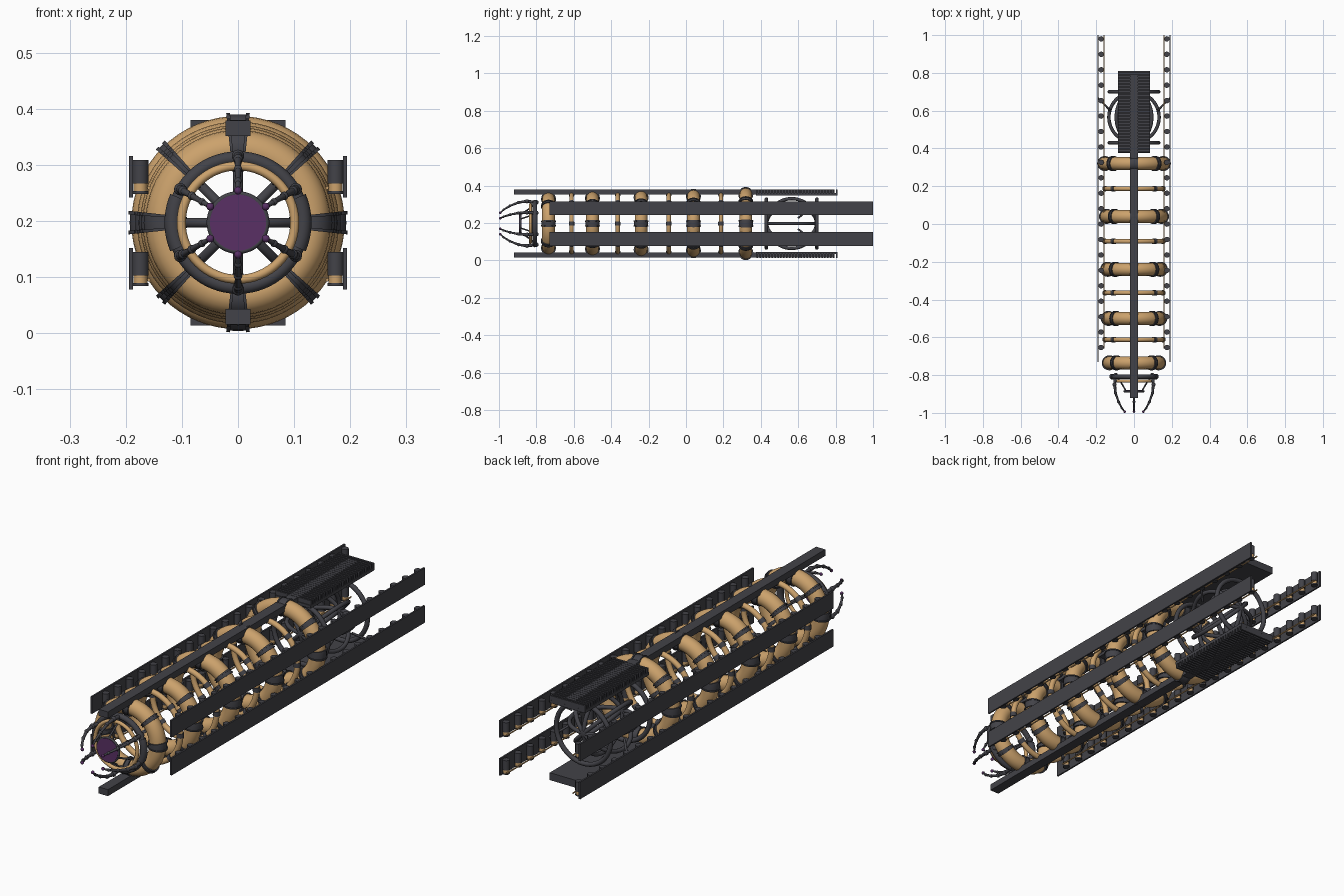
import bpy, bmesh
from math import cos, sin, pi, radians
from mathutils import Vector, Matrix

if "Cube" in bpy.data.objects:
    bpy.data.objects.remove(bpy.data.objects["Cube"])

CZ = 0.197  # height of the long axis


def mat(name, rgb):
    m = bpy.data.materials.new(name)
    m.diffuse_color = (*rgb, 1)
    m.use_nodes = True
    m.node_tree.nodes["Principled BSDF"].inputs["Base Color"].default_value = m.diffuse_color
    return m


COPPER = mat("copper", (0.60, 0.36, 0.15))
DARK = mat("dark_metal", (0.055, 0.055, 0.065))
PURPLE = mat("purple", (0.10, 0.03, 0.13))


def finish(name, bm, material, smooth=True):
    bmesh.ops.recalc_face_normals(bm, faces=bm.faces)
    me = bpy.data.meshes.new(name)
    bm.to_mesh(me)
    bm.free()
    ob = bpy.data.objects.new(name, me)
    bpy.context.collection.objects.link(ob)
    me.materials.append(material)
    if smooth:
        bpy.ops.object.select_all(action='DESELECT')
        ob.select_set(True)
        bpy.context.view_layer.objects.active = ob
        bpy.ops.object.shade_smooth_by_angle(angle=radians(40))
    return ob


def torus(bm, y, R, r, mid=0, span=2 * pi, n=48, k=14, M=Matrix()):
    """Ring or capped ring segment around the y axis."""
    full = span > 6.28
    loops = []
    for i in range(n if full else n + 1):
        a = mid + span * (i / n - 0.5)
        loops.append([bm.verts.new(M @ Vector(((R + r * cos(t)) * cos(a), y + r * sin(t),
                                               (R + r * cos(t)) * sin(a))) + Vector((0, 0, CZ)))
                      for t in (2 * pi * j / k for j in range(k))])
    for i in range(n):
        p, q = loops[i], loops[(i + 1) % len(loops)]
        for j in range(k):
            bm.faces.new((p[j], q[j], q[(j + 1) % k], p[(j + 1) % k]))
    if not full:
        bm.faces.new(loops[0])
        bm.faces.new(loops[-1])


def rod(bm, a, b, r1, r2=None, n=12):
    a, b = Vector(a), Vector(b)
    d = b - a
    M = Matrix.Translation((a + b) / 2) @ d.to_track_quat('Z', 'Y').to_matrix().to_4x4()
    bmesh.ops.create_cone(bm, cap_ends=True, segments=n, radius1=r1,
                          radius2=r1 if r2 is None else r2, depth=d.length, matrix=M)


def ball(bm, p, r):
    bmesh.ops.create_uvsphere(bm, u_segments=12, v_segments=8, radius=r, matrix=Matrix.Translation(p))


def box(bm, x0, x1, y0, y1, z0, z1):
    M = Matrix.Translation(((x0 + x1) / 2, (y0 + y1) / 2, (z0 + z1) / 2)) \
        @ Matrix.Diagonal((x1 - x0, y1 - y0, z1 - z0, 1))
    bmesh.ops.create_cube(bm, size=1, matrix=M)


def polar(a, r, y):
    return Vector((r * cos(a), y, CZ + r * sin(a)))


# Large coil rings, growing towards the back, with eight clamps each
for i, (y, outer) in enumerate(((-0.735, .165), (-0.5, .17), (-0.24, .174), (0.04, .18), (0.32, .19))):
    r = 0.034
    R = outer - r
    bm = bmesh.new()
    torus(bm, y, R, r, n=64, k=20)
    finish(f"coil_ring_{i}", bm, COPPER)
    bm = bmesh.new()
    for c in range(8):
        a = c * pi / 4
        w = 0.20 if c % 2 == 0 else 0.09
        torus(bm, y, R, r + 0.003, a, w, n=4, k=20)
        for s in (-1, 1):
            torus(bm, y, R, r + 0.006, a + s * w * 0.45, 0.035, n=2, k=20)
    finish(f"coil_clamps_{i}", bm, DARK)

# Thin rings between the large ones
for i, y in enumerate((-0.612, -0.365, -0.092, 0.187)):
    bm = bmesh.new()
    torus(bm, y, 0.153, 0.012, n=64)
    finish(f"thin_ring_{i}", bm, COPPER)
    bm = bmesh.new()
    for c in range(8):
        torus(bm, y, 0.153, 0.015, c * pi / 4, 0.12, n=3)
    finish(f"thin_ring_clamps_{i}", bm, DARK)

# Top and bottom spine beams with the finned radiators behind
for s, label in ((1, "top"), (-1, "bottom")):
    def slab(bm, x, y0, y1, h0, h1):
        box(bm, -x, x, y0, y1, *sorted((CZ + s * h0, CZ + s * h1)))
    bm = bmesh.new()
    slab(bm, 0.022, -0.92, 0.785, 0.154, 0.182)
    finish(f"{label}_spine", bm, DARK, False)
    bm = bmesh.new()
    slab(bm, 0.085, 0.375, 0.81, 0.151, 0.164)
    for i in range(28):
        y = 0.378 + i * 0.0157
        slab(bm, 0.085, y, y + 0.008, 0.164, 0.183)
    finish(f"{label}_radiator", bm, DARK, False)

# Side rail plates with a row of small coils on their inner side
for sx, side in ((1, "right"), (-1, "left")):
    for zc, lvl in ((CZ + 0.082, "upper"), (CZ - 0.082, "lower")):
        bm = bmesh.new()
        box(bm, *sorted((sx * 0.187, sx * 0.194)), -0.73, 1.0, zc - 0.037, zc + 0.037)
        finish(f"{side}_{lvl}_rail", bm, DARK, False)
        core, caps = bmesh.new(), bmesh.new()
        for i in range(21):
            y = 0.98 - i * 0.0817
            x = sx * 0.174
            rod(core, (x, y, zc - 0.028), (x, y, zc + 0.026), 0.0125)
            rod(caps, (x, y, zc - 0.012), (x, y, zc + 0.03), 0.0145)
            rod(caps, (x, y, zc - 0.031), (x, y, zc - 0.026), 0.0145)
        rod(core, (sx * 0.159, -0.66, zc - 0.02), (sx * 0.159, 1.0, zc - 0.02), 0.003, n=8)
        finish(f"{side}_{lvl}_rail_coils", core, COPPER)
        finish(f"{side}_{lvl}_rail_coil_caps", caps, DARK)

# Rear cage: four great circles turned about the axis plus two end hoops
bm = bmesh.new()
for i in range(4):
    M = Matrix.Translation((0, 0.565, 0)) @ Matrix.Rotation(i * pi / 4, 4, 'Y') @ Matrix.Rotation(pi / 2, 4, 'X')
    torus(bm, 0, 0.133, 0.009, n=48, k=10, M=M)
for y in (0.43, 0.70):
    torus(bm, y, 0.13, 0.010, n=48, k=10)
for sx in (-1, 1):
    for sz in (-1, 1):
        rod(bm, (sx * 0.188, 0.665, CZ + sz * 0.08), (sx * 0.125, 0.6, CZ + sz * 0.03), 0.005)
finish("rear_cage", bm, DARK)

# Front collar with thicker side grips, and the copper liner ring
bm = bmesh.new()
torus(bm, -0.808, 0.115, 0.012, n=64)
for a in (0, pi):
    torus(bm, -0.808, 0.116, 0.015, a, 0.8, n=10)
finish("front_collar", bm, DARK)
bm = bmesh.new()
torus(bm, -0.832, 0.101, 0.008, n=64)
finish("front_liner", bm, COPPER)

# Six jointed claws with purple tips
PATH = ((0.113, -0.80, .011), (0.119, -0.85, .010), (0.113, -0.895, .008),
        (0.095, -0.94, .007), (0.074, -0.975, .006), (0.058, -0.992, .005))
for i in range(6):
    a = pi / 2 + i * pi / 3
    bm = bmesh.new()
    for p, q in zip(PATH, PATH[1:]):
        rod(bm, polar(a, p[0], p[1]), polar(a, q[0], q[1]), p[2] * 0.85, q[2] * 0.7)
    for r, y, w in PATH[:-1]:
        ball(bm, polar(a, r, y), w * 1.1)
    rod(bm, polar(a, 0.048, -0.885), polar(a, 0.085, -0.83), 0.004)
    rod(bm, polar(a, 0.085, -0.83), polar(a, 0.112, -0.808), 0.004)
    finish(f"claw_{i}", bm, DARK)
    bm = bmesh.new()
    ball(bm, polar(a, 0.057, -0.993), 0.007)
    finish(f"claw_tip_{i}", bm, PURPLE)

# Emitter disc
bm = bmesh.new()
rod(bm, (0, -0.892, CZ), (0, -0.880, CZ), 0.05, n=48)
finish("emitter_disc", bm, PURPLE)
bm = bmesh.new()
torus(bm, -0.886, 0.051, 0.005, n=48, k=10)
finish("emitter_rim", bm, DARK)
